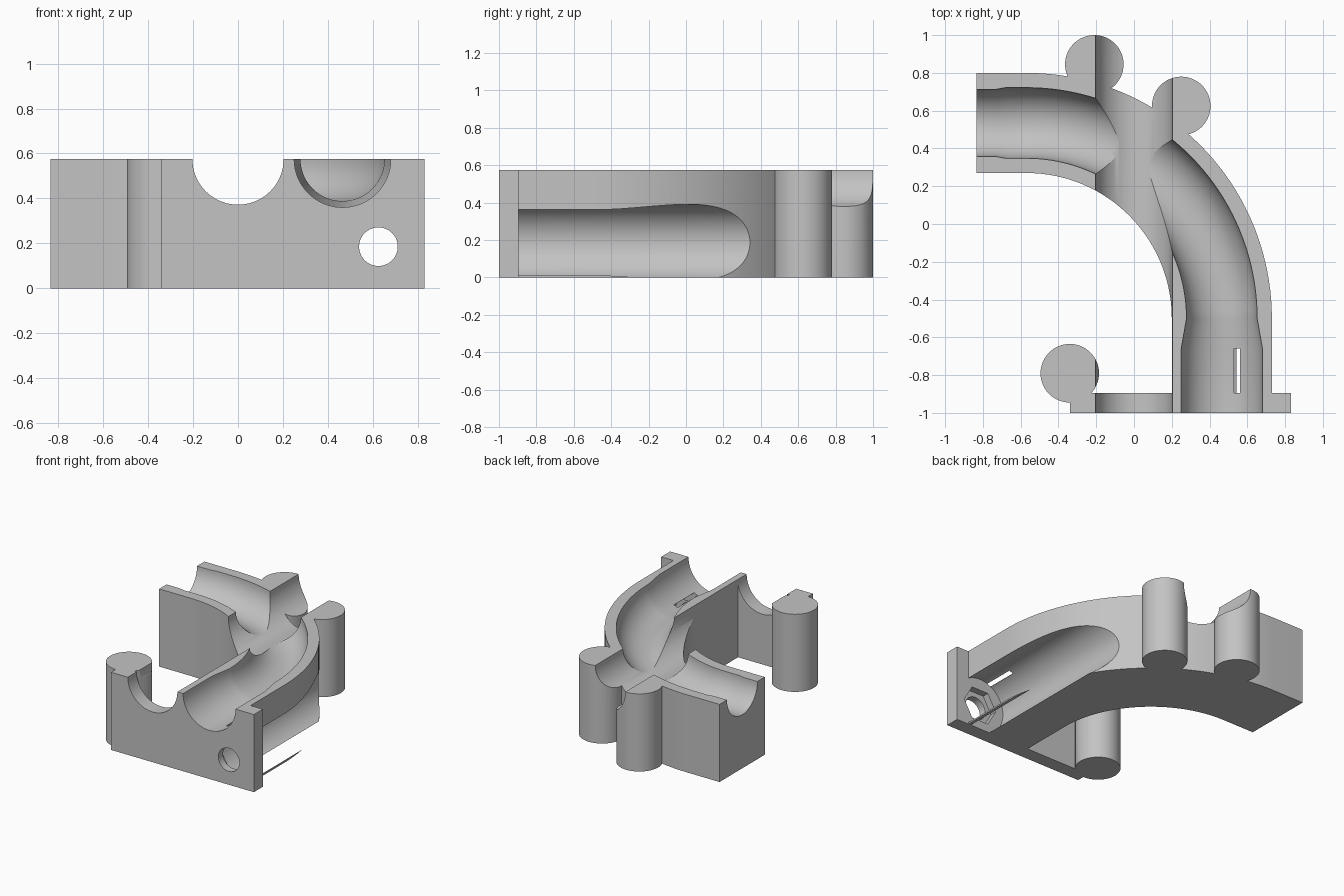
import bpy, bmesh
from math import cos, sin, pi, radians
from mathutils import Vector, Matrix

cube = bpy.data.objects.get("Cube")
if cube:
    bpy.data.objects.remove(cube, do_unlink=True)

H = 0.575                      # block height
CX, CY = -0.57, -0.50          # centre of the bend
R_IN, R_MID, R_OUT = 0.77, 1.035, 1.30
STEPS = 40

grey = bpy.data.materials.new("plain grey")
grey.use_nodes = True
grey.diffuse_color = (0.55, 0.55, 0.55, 1)
grey.node_tree.nodes["Principled BSDF"].inputs["Base Color"].default_value = (0.55, 0.55, 0.55, 1)


def to_object(name, bm):
    bmesh.ops.recalc_face_normals(bm, faces=bm.faces)
    mesh = bpy.data.meshes.new(name)
    bm.to_mesh(mesh)
    bm.free()
    mesh.materials.append(grey)
    ob = bpy.data.objects.new(name, mesh)
    bpy.context.collection.objects.link(ob)
    return ob


def box(name, lo, hi):
    lo, hi = Vector(lo), Vector(hi)
    bm = bmesh.new()
    bmesh.ops.create_cube(bm, size=1)
    for v in bm.verts:
        v.co = (lo + hi) / 2 + v.co * (hi - lo)
    return to_object(name, bm)


def rod(name, start, end, radius, sides=64, turn=0):
    start, end = Vector(start), Vector(end)
    axis = end - start
    bm = bmesh.new()
    bmesh.ops.create_cone(bm, cap_ends=True, segments=sides, radius1=radius,
                          radius2=radius, depth=axis.length)
    spin = Matrix.Rotation(turn, 4, 'Z')
    aim = axis.to_track_quat('Z', 'Y').to_matrix().to_4x4()
    bm.transform(Matrix.Translation((start + end) / 2) @ aim @ spin)
    return to_object(name, bm)


def arc(radius):
    return [(CX + radius * cos(pi / 2 * i / STEPS), CY + radius * sin(pi / 2 * i / STEPS))
            for i in range(STEPS + 1)]


def curved_block(name):
    bm = bmesh.new()
    outline = [(CX + R_OUT, -0.95)] + arc(R_OUT) + [(-0.835, CY + R_OUT)]
    outline += [(-0.835, CY + R_IN)] + arc(R_IN)[::-1] + [(CX + R_IN, -0.95)]
    face = bm.faces.new([bm.verts.new((x, y, 0)) for x, y in outline])
    top = bmesh.ops.extrude_face_region(bm, geom=[face])["geom"]
    bmesh.ops.translate(bm, vec=(0, 0, H), verts=[g for g in top if isinstance(g, bmesh.types.BMVert)])
    return to_object(name, bm)


def curved_bore(name, sides=64):
    # stations: x, y, direction of the ring's horizontal axis, radius
    x0, y1 = CX + R_MID, CY + R_MID
    stations = [(x0, -1.1, 0, 0.215), (x0, -0.66, 0, 0.215)]
    stations += [(x, y, 90 * i / STEPS, 0.187) for i, (x, y) in enumerate(arc(R_MID))]
    stations += [(-0.68, y1, 90, 0.187), (-0.73, y1, 90, 0.178), (-0.95, y1, 90, 0.178)]
    bm = bmesh.new()
    rings = []
    for x, y, deg, r in stations:
        a = radians(deg)
        ring = []
        for k in range(sides):
            t = 2 * pi * k / sides
            ring.append(bm.verts.new((x + r * cos(t) * cos(a), y + r * cos(t) * sin(a), H + r * sin(t))))
        rings.append(ring)
    for a, b in zip(rings, rings[1:]):
        for k in range(sides):
            n = (k + 1) % sides
            bm.faces.new((a[k], a[n], b[n], b[k]))
    bm.faces.new(rings[0])
    bm.faces.new(rings[-1])
    return to_object(name, bm)


def combine(target, other, operation):
    mod = target.modifiers.new("combine", 'BOOLEAN')
    mod.operation = operation
    mod.solver = 'EXACT'
    mod.object = other
    bpy.context.view_layer.objects.active = target
    bpy.ops.object.modifier_apply(modifier=mod.name)
    bpy.data.objects.remove(other, do_unlink=True)


# Solid parts: curved block, front plate and three screw posts
bracket = curved_block("pipe_bracket")
combine(bracket, box("front_plate", (-0.34, -1, 0), (0.83, -0.895, H)), 'UNION')
posts = [(-0.21, 0.845), (0.25, 0.625), (-0.34, -0.79)]
for x, y in posts:
    combine(bracket, rod("screw_post", (x, y, 0), (x, y, H), 0.155), 'UNION')

# Half-round bend, straight saddle, and lower side channel
cutters = [
    curved_bore("bend_bore"),
    rod("saddle_bore", (0, -1.2, H), (0, 1.2, H), 0.203, 96),
    rod("side_channel", (0.625, -0.895, 0.187), (0.625, 1.2, 0.187), 0.2045, 96),
    box("drain_slot", (0.53, -0.895, 0.3), (0.56, -0.66, 0.42)),
    rod("plate_hole", (0.625, -1.1, 0.185), (0.625, -0.8, 0.185), 0.086, 48),
    rod("plate_nut_pocket", (0.625, -0.945, 0.185), (0.625, -0.8, 0.185), 0.14, 6, pi / 6),
]
# Screw holes with hexagonal nut pockets underneath
for x, y in posts:
    cutters.append(rod("screw_hole", (x, y, -0.1), (x, y, H + 0.1), 0.048, 32))
    cutters.append(rod("nut_pocket", (x, y, -0.1), (x, y, 0.14), 0.09, 6))
for cutter in cutters:
    combine(bracket, cutter, 'DIFFERENCE')

# Smooth round walls, sharp edges
bpy.ops.object.select_all(action='DESELECT')
bracket.select_set(True)
bpy.context.view_layer.objects.active = bracket
bpy.ops.object.shade_smooth_by_angle(angle=radians(25))
